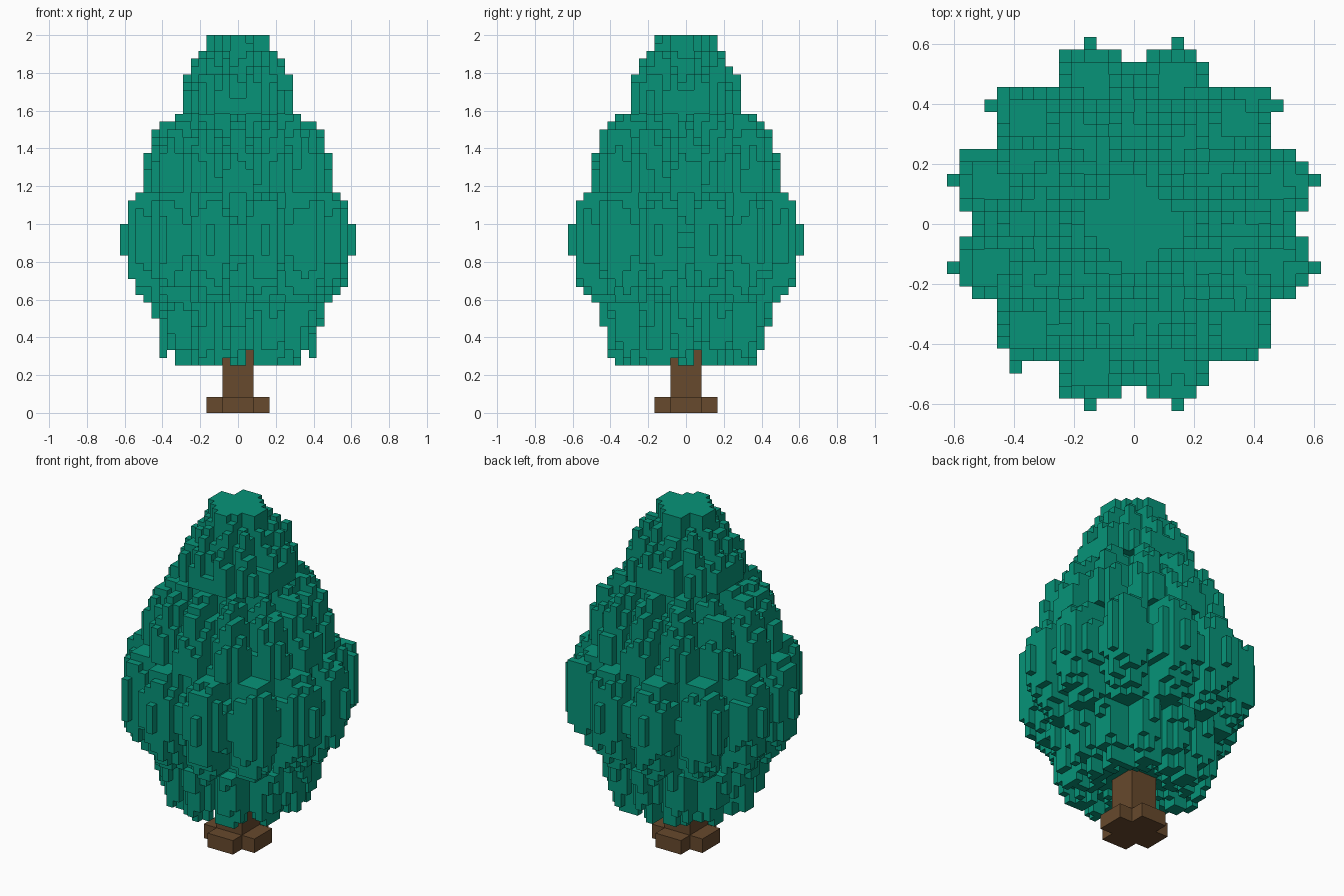
import bpy, bmesh, math, random
from mathutils import Vector

random.seed(4)
CELL = 1 / 24          # edge of one block
TOP = 48               # height in blocks

cube = bpy.data.objects.get("Cube")
if cube:
    bpy.data.objects.remove(cube, do_unlink=True)


def material(name, rgb):
    mat = bpy.data.materials.new(name)
    mat.use_nodes = True
    color = (*rgb, 1)
    mat.diffuse_color = color
    bsdf = next(n for n in mat.node_tree.nodes if n.type == 'BSDF_PRINCIPLED')
    bsdf.inputs["Base Color"].default_value = color
    return mat


def block_object(name, cells, mat, merge=False):
    """Skin a set of grid cells with only their outer faces."""
    bm = bmesh.new()
    verts = {}

    def vert(p):
        key = tuple(round(c) for c in p)
        if key not in verts:
            verts[key] = bm.verts.new([c * CELL for c in key])
        return verts[key]

    for cell in sorted(cells):
        mid = Vector(cell) + Vector((.5, .5, .5))
        for axis in range(3):
            for sign in (-1, 1):
                n = Vector((0, 0, 0))
                n[axis] = sign
                if tuple(round(a + b) for a, b in zip(cell, n)) in cells:
                    continue
                u = Vector((0, 0, 0))
                u[(axis + 1) % 3] = 1
                v = n.cross(u)
                ring = [mid + (n + a * u + b * v) / 2
                        for a, b in ((-1, -1), (1, -1), (1, 1), (-1, 1))]
                bm.faces.new([vert(p) for p in ring])
    if merge:
        bmesh.ops.dissolve_limit(bm, angle_limit=.01, verts=bm.verts[:], edges=bm.edges[:])
    mesh = bpy.data.meshes.new(name)
    bm.to_mesh(mesh)
    bm.free()
    mesh.materials.append(mat)
    obj = bpy.data.objects.new(name, mesh)
    bpy.context.collection.objects.link(obj)
    return obj


def box(x, y, z0, z1):
    return {(i, j, k) for i in range(-x, x) for j in range(-y, y) for k in range(z0, z1)}


# Half width of the crown by height, both in blocks
PROFILE = [(6, 9.2), (8, 10), (12, 10.8), (14, 11.8), (15, 12.6), (17, 13.5),
           (18, 14), (22, 14.1), (26, 14), (27, 13), (28, 12.2), (32, 12.1),
           (33, 11.2), (35, 11), (36, 10), (37, 9), (38, 7.1), (42, 7),
           (43, 6.2), (44, 6), (45, 5.2), (46, 3.9), (47, 3.85)]


def half_width(z):
    if z < PROFILE[0][0]:
        return 0
    for (z0, w0), (z1, w1) in zip(PROFILE, PROFILE[1:]):
        if z <= z1:
            return w0 + (w1 - w0) * (z - z0) / (z1 - z0)
    return PROFILE[-1][1]


def crown_cells():
    """Tiers of twelve domed lobes; every other tier is turned by half a lobe."""
    cells = set()
    for i in range(-14, 14):
        for j in range(-14, 14):
            x, y = i + .5, j + .5
            r = math.hypot(x, y)
            angle = 6 * math.atan2(y, x)
            rough = random.uniform(-.14, .12)
            drop = random.choice((0, 0, 1))
            for z in range(6, TOP):
                if (r < 4 and z < 8) or (r < 6 and z < 7):
                    continue
                turned = z < 14 or 28 <= z < 38 or z >= 46
                swell = abs(math.cos(angle) if turned else math.sin(angle))
                spread = 1 if turned else 1.06
                lobe = .838 + .162 * min(1, 1.6 * max(0, swell - .2))
                # Lobes are rounded off above and below
                if z > 22:
                    level = min(z + 3.5 * (1 - swell) + drop, TOP - 1)
                else:
                    level = max(6, z - 2.5 * (1 - swell)) - drop
                if r < half_width(level) * spread * lobe + rough:
                    cells.add((i, j, z))
    # Short buds on the widest part
    for a in (-15, 14):
        for b in (-4, 3):
            for z in range(20, 24):
                cells |= {(a, b, z), (b, a, z)}
    # Notches where the trunk enters the crown
    for i, top in ((-2, 7), (1, 8)):
        cells -= {(a, b, z) for z in range(6, top) for k in range(-14, 14)
                  for a, b in ((i, k), (k, i))}
    return cells


leaf = material("leaf green", (.002, .295, .19))
bark = material("bark brown", (.136, .067, .026))

block_object("crown", crown_cells(), leaf)

# Trunk with a cross-shaped root flare
block_object("trunk", box(2, 2, 0, 9) | box(4, 2, 0, 2) | box(2, 4, 0, 2), bark, merge=True)
